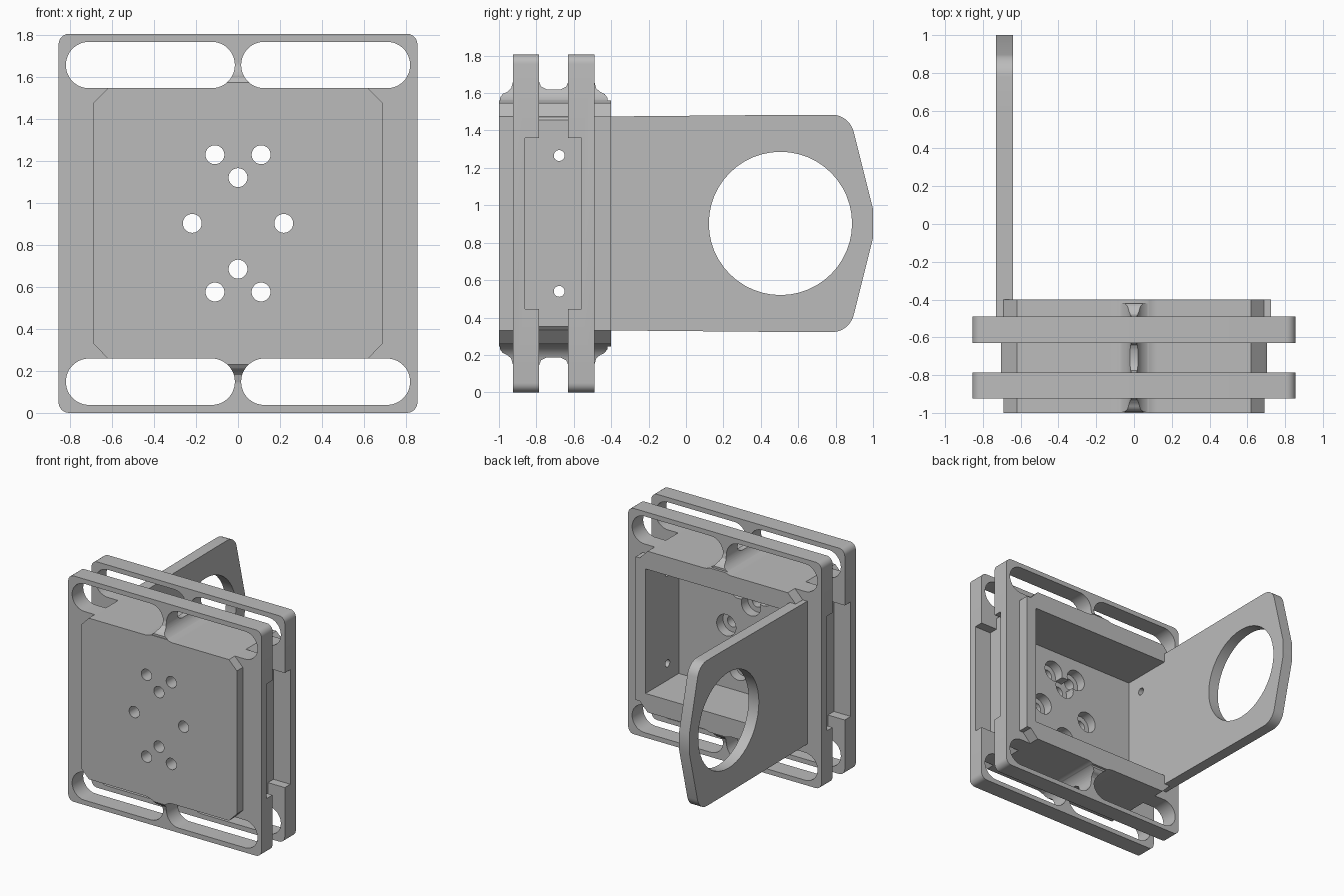
import bpy, bmesh, math

cube = bpy.data.objects.get("Cube")
if cube:
    bpy.data.objects.remove(cube, do_unlink=True)

MID = 0.903  # height of the horizontal symmetry plane

grey = bpy.data.materials.new("plain grey")
grey.use_nodes = True
colour = (0.5, 0.5, 0.5, 1)
grey.diffuse_color = colour
grey.node_tree.nodes["Principled BSDF"].inputs["Base Color"].default_value = colour


def prism(name, pts, axis, lo, hi):
    """Extrude a profile: (y, z) points along x, or (x, z) points along y."""
    bm = bmesh.new()
    place = (lambda a, b, t: (t, a, b)) if axis == "x" else (lambda a, b, t: (a, t, b))
    ends = [[bm.verts.new(place(a, b, t)) for a, b in pts] for t in (lo, hi)]
    for ring in ends:
        bm.faces.new(ring)
    n = len(pts)
    for i in range(n):
        j = (i + 1) % n
        bm.faces.new((ends[0][i], ends[0][j], ends[1][j], ends[1][i]))
    bmesh.ops.recalc_face_normals(bm, faces=bm.faces)
    mesh = bpy.data.meshes.new(name)
    bm.to_mesh(mesh)
    bm.free()
    mesh.materials.append(grey)
    ob = bpy.data.objects.new(name, mesh)
    bpy.context.collection.objects.link(ob)
    return ob


def arc(cx, cz, r, start, end, steps):
    return [(cx + r * math.cos(math.radians(start + (end - start) * i / steps)),
             cz + r * math.sin(math.radians(start + (end - start) * i / steps)))
            for i in range(steps + 1)]


def circle(cx, cz, r):
    return arc(cx, cz, r, 0, 352.5, 47)


def rounded(x0, x1, z0, z1, r, steps=12):
    pts = []
    for cx, cz, a in ((x1 - r, z1 - r, 0), (x0 + r, z1 - r, 90),
                      (x0 + r, z0 + r, 180), (x1 - r, z0 + r, 270)):
        pts += arc(cx, cz, r, a, a + 90, steps)
    return pts


def rect(x0, x1, z0, z1):
    return [(x0, z0), (x1, z0), (x1, z1), (x0, z1)]


def mirrored(top):
    """Close an upper profile with its reflection below the mid height."""
    return top + [(a, 2 * MID - b) for a, b in reversed(top)]


def combine(target, tool, operation):
    mod = target.modifiers.new("combine", "BOOLEAN")
    mod.operation = operation
    mod.solver = "EXACT"
    mod.object = tool
    bpy.context.view_layer.objects.active = target
    bpy.ops.object.modifier_apply(modifier=mod.name)
    bpy.data.objects.remove(tool, do_unlink=True)


def add(tool):
    combine(housing, tool, "UNION")


def cut(tool):
    combine(housing, tool, "DIFFERENCE")


def chamfered(half, corner_z):
    slope = (1.547 - corner_z) / (half - 0.62)
    inner = half - (1.56 - corner_z) / slope
    return mirrored([(-half, corner_z), (-inner, 1.56), (inner, 1.56), (half, corner_z)])


# Housing block with chamfered corners, slightly wider between the plates
housing = prism("housing", chamfered(0.69, 1.475), "y", -1, -0.4)
add(prism("middle_block", chamfered(0.705, 1.455), "y", -0.8, -0.6))

# Two flange plates
for y in (-0.925, -0.63):
    add(prism("flange", rounded(-0.855, 0.855, 0, 2 * MID, 0.05, 6), "y", y, y + 0.14))

# Central neck, blended up into the plates
half_neck = [(-0.995, 1.575), (-0.98, 1.595), (-0.955, 1.607), (-0.935, 1.625),
             (-0.925, 1.66), (-0.785, 1.66), (-0.775, 1.635), (-0.745, 1.62)]
neck_top = half_neck + [(-1.415 - y, z) for y, z in reversed(half_neck)]
neck_top = [(y if y < -0.6 else min(y, -0.405), z) for y, z in neck_top]
add(prism("neck", mirrored(neck_top), "x", -0.13, 0.13))

# Raised side pad at the rear
add(prism("rear_pad", rect(-0.52, -0.4, 0.33, 1.476), "x", 0.65, 0.725))

# Four long slots through the whole depth
for x0, x1 in ((-0.82, -0.015), (0.015, 0.82)):
    for z0, z1 in ((0.038, 0.259), (1.547, 1.768)):
        cut(prism("slot", rounded(x0, x1, z0, z1, 0.11), "y", -1.1, -0.3))

# Rear pocket
cut(prism("pocket", rect(-0.638, 0.638, 0.405, 1.401), "y", -0.82, -0.3))

# Screw holes with counterbores in the pocket floor
holes = [(sx * 0.11, MID + sz * 0.327) for sx in (-1, 1) for sz in (-1, 1)]
holes += [(0, MID - 0.218), (0, MID + 0.218), (-0.218, MID), (0.218, MID)]
for x, z in holes:
    cut(prism("counterbore", circle(x, z, 0.085), "y", -0.9, -0.7))
    cut(prism("screw_hole", circle(x, z, 0.045), "y", -1.1, -0.7))

# Edge notches and cross holes on both sides
for lo, hi in ((0.706, 1), (-1, -0.706)):
    cut(prism("notch", rect(-0.86, -0.56, 0.445, 1.361), "x", lo, hi))
for z in (MID - 0.363, MID + 0.363):
    cut(prism("cross_hole", circle(-0.678, z, 0.029), "x", -1, 1))

# Side arm with a tapered rounded end and a large round opening
arm_top = [(-0.51, 1.474), (0.6, 1.484)]
arm_top += arc(0.78, 1.364, 0.12, 90, 13, 10) + [(1, 0.98)]
arm = prism("ring_arm", mirrored(arm_top), "x", -0.73, -0.64)
combine(arm, prism("ring_opening", circle(0.505, MID, 0.383), "x", -1, 0), "DIFFERENCE")

for ob in (housing, arm):
    bpy.ops.object.select_all(action="DESELECT")
    ob.select_set(True)
    bpy.context.view_layer.objects.active = ob
    bpy.ops.object.shade_smooth_by_angle(angle=math.radians(30))
